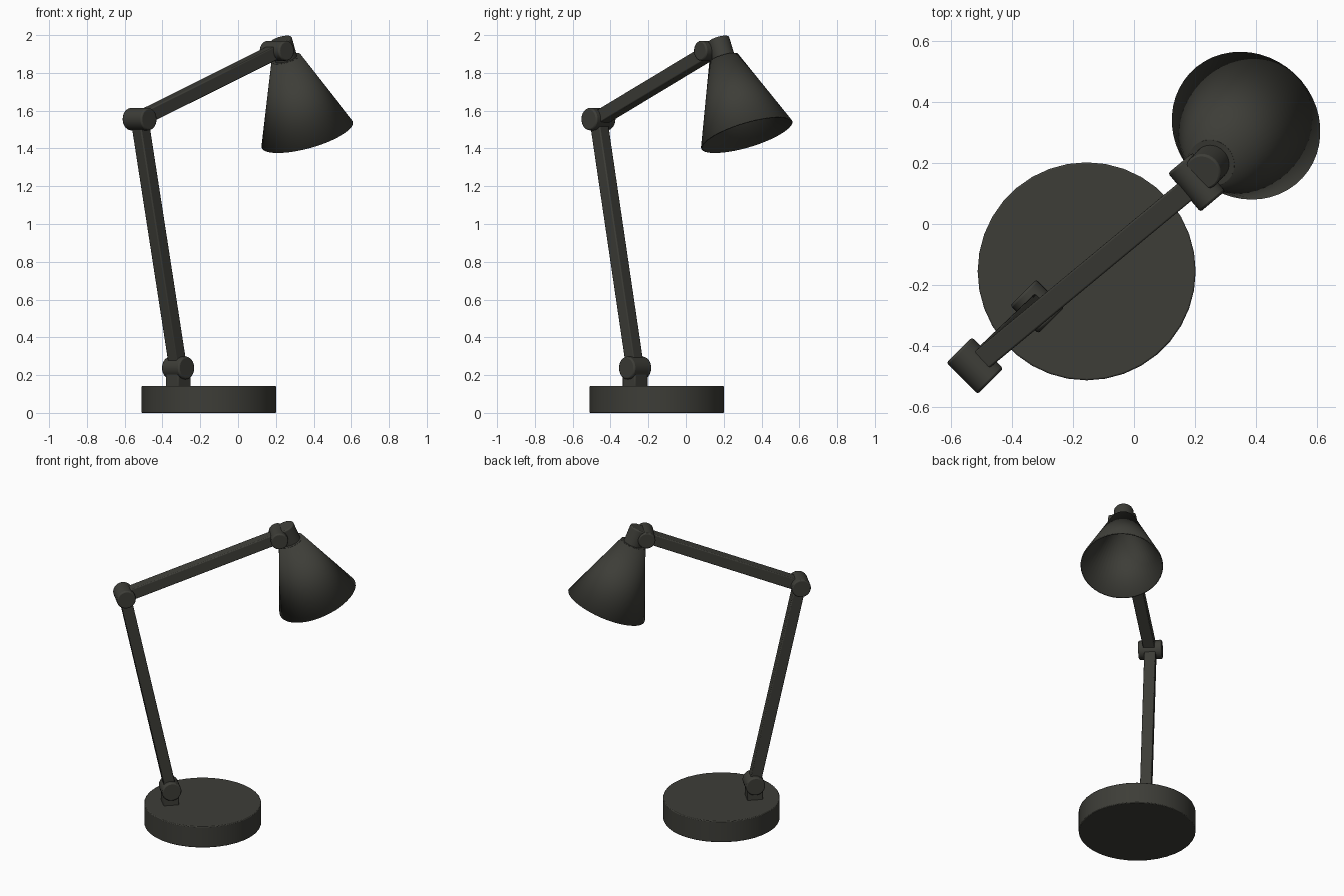
import bpy, math
from mathutils import Vector, Matrix

if "Cube" in bpy.data.objects:
    bpy.data.objects.remove(bpy.data.objects["Cube"])

mat = bpy.data.materials.new("charcoal metal")
mat.diffuse_color = (0.047, 0.047, 0.039, 1)
mat.use_nodes = True
mat.node_tree.nodes["Principled BSDF"].inputs["Base Color"].default_value = mat.diffuse_color

def side(yaw):
    """Horizontal hinge axis, square to an arm heading along yaw degrees."""
    a = math.radians(yaw)
    return Vector((math.sin(a), -math.cos(a), 0))

def finish(name, bevel=0.0, segs=2):
    ob = bpy.context.object
    ob.name = name
    ob.data.materials.append(mat)
    if bevel:
        m = ob.modifiers.new("bevel", 'BEVEL')
        m.width, m.segments, m.limit_method = bevel, segs, 'ANGLE'
        m.angle_limit = math.radians(40)
    bpy.ops.object.shade_smooth_by_angle(angle=math.radians(35))
    return ob

def tube(name, a, b, r1, r2, bevel=0.0, verts=32, fill='NGON'):
    a, b = Vector(a), Vector(b)
    d = b - a
    bpy.ops.mesh.primitive_cone_add(vertices=verts, radius1=r1, radius2=r2,
                                    depth=d.length, end_fill_type=fill)
    bpy.context.object.matrix_world = Matrix.LocRotScale(
        (a + b) / 2, d.to_track_quat('Z', 'Y'), None)
    return finish(name, bevel)

def bar(name, a, b, w, yaw):
    """Square bar from a to b, one face square to the hinge axis."""
    a, b = Vector(a), Vector(b)
    z = (b - a).normalized()
    x = side(yaw)
    x = (x - z * x.dot(z)).normalized()
    y = z.cross(x)
    bpy.ops.mesh.primitive_cube_add(size=1)
    ob = bpy.context.object
    ob.data.transform(Matrix.Diagonal((w, w, (b - a).length, 1)))
    ob.matrix_world = Matrix.Translation((a + b) / 2) @ Matrix((x, y, z)).transposed().to_4x4()
    return finish(name, 0.006)

def hinge(name, c, yaw, length, r):
    s = side(yaw) * length / 2
    tube(name, Vector(c) - s, Vector(c) + s, r, r, 0.008)

foot = Vector((-0.317, -0.270, 0.238))
elbow = Vector((-0.521, -0.464, 1.555))
wrist = Vector((0.205, 0.137, 1.917))

# base disc and its post
tube("base", (-0.155, -0.155, 0), (-0.155, -0.155, 0.142), 0.357, 0.357, 0.005, 36)
bar("base_post", (foot.x, foot.y, 0.13), foot, 0.096, 45)

# arms
bar("lower_arm", foot, elbow, 0.07, 45)
bar("upper_arm", elbow, wrist, 0.072, 40)

# hinges
hinge("base_hinge", foot, 45, 0.13, 0.06)
hinge("elbow_hinge", elbow, 45, 0.145, 0.059)
hinge("head_hinge", wrist, 40, 0.165, 0.053)

# head: socket and open conical shade
top = Vector((0.225, 0.170, 1.977))
rim = Vector((0.367, 0.322, 1.472))
neck = top.lerp(rim, 0.2)
tube("lamp_socket", top, top.lerp(rim, 0.23), 0.06, 0.06, 0.007)
tube("shade_cap", neck, top.lerp(rim, 0.215), 0.078, 0.078)
shade = tube("lamp_shade", neck, rim, 0.08, 0.252, 0, 48, 'NOTHING')
sol = shade.modifiers.new("thickness", 'SOLIDIFY')
sol.thickness = 0.008
